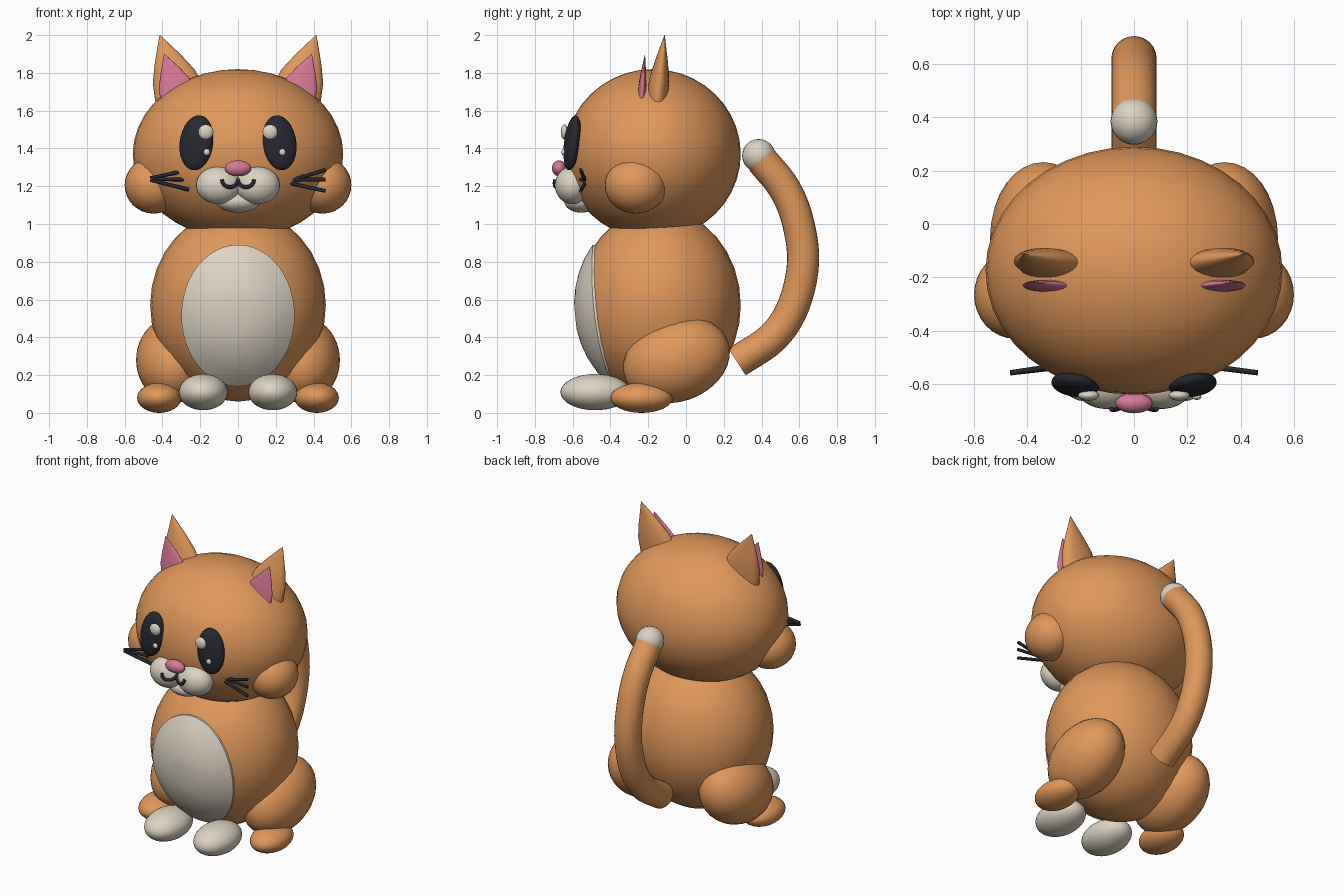
import bpy, bmesh, math
from mathutils import Vector, Matrix, Euler

if "Cube" in bpy.data.objects:
    bpy.data.objects.remove(bpy.data.objects["Cube"])


def material(name, rgb):
    m = bpy.data.materials.new(name)
    m.diffuse_color = (*rgb, 1)
    m.use_nodes = True
    m.node_tree.nodes["Principled BSDF"].inputs["Base Color"].default_value = m.diffuse_color
    return m


ORANGE = material("orange fur", (0.74, 0.31, 0.105))
CREAM = material("cream fur", (0.72, 0.65, 0.55))
PINK = material("pink skin", (0.67, 0.19, 0.30))
DARK = material("dark", (0.02, 0.021, 0.03))


def finish(name, bm, mat):
    bmesh.ops.recalc_face_normals(bm, faces=bm.faces)
    mesh = bpy.data.meshes.new(name)
    bm.to_mesh(mesh)
    bm.free()
    mesh.materials.append(mat)
    ob = bpy.data.objects.new(name, mesh)
    bpy.context.collection.objects.link(ob)
    return ob


def ball(name, c, r, mat, rot=(0, 0, 0), seg=32):
    """Ellipsoid with centre c, radii r and rotation in degrees."""
    bm = bmesh.new()
    m = (Matrix.Translation(c) @ Euler([math.radians(a) for a in rot]).to_matrix().to_4x4()
         @ Matrix.Diagonal((*r, 1)))
    bmesh.ops.create_uvsphere(bm, u_segments=seg, v_segments=seg // 2, radius=1, matrix=m)
    for f in bm.faces:
        f.smooth = True
    return finish(name, bm, mat)


def loft(name, pts, radii, mat, ref=(0, 1, 0), seg=20):
    """Tube through pts; radii holds (across, along ref) for each point."""
    pts = [Vector(p) for p in pts]
    bm = bmesh.new()
    rings = []
    for i, p in enumerate(pts):
        t = (pts[min(i + 1, len(pts) - 1)] - pts[max(i - 1, 0)]).normalized()
        v = Vector(ref)
        v = (v - t * v.dot(t)).normalized()
        u = v.cross(t)
        a, b = radii[i]
        rings.append([bm.verts.new(p + u * a * math.cos(k * math.tau / seg)
                                   + v * b * math.sin(k * math.tau / seg)) for k in range(seg)])
    for r0, r1 in zip(rings, rings[1:]):
        for k in range(seg):
            f = bm.faces.new((r0[k], r0[(k + 1) % seg], r1[(k + 1) % seg], r1[k]))
            f.smooth = True
    for ring in (rings[0], rings[-1]):
        for e in bm.faces.new(ring).edges:
            e.smooth = False
    return finish(name, bm, mat)


def smooth_path(pts, n=5):
    """Catmull-Rom subdivision of a path."""
    p = [Vector(q) for q in pts]
    p = [2 * p[0] - p[1]] + p + [2 * p[-1] - p[-2]]
    out = []
    for i in range(1, len(p) - 2):
        a, b, c, d = p[i - 1:i + 3]
        for k in range(n):
            t = k / n
            out.append(0.5 * (2 * b + (c - a) * t + (2 * a - 5 * b + 4 * c - d) * t * t
                              + (3 * b - a - 3 * c + d) * t ** 3))
    return out + [p[-2]]


def front_y(c, r, x, z):
    """Front surface of an ellipsoid at x, z."""
    q = 1 - ((x - c[0]) / r[0]) ** 2 - ((z - c[2]) / r[2]) ** 2
    return c[1] - r[1] * math.sqrt(max(q, 0))


# body and head
BODY_C, BODY_R = (0, -0.145, 0.57), (0.465, 0.435, 0.51)
ball("body", BODY_C, BODY_R, ORANGE)
ball("head", (0, -0.175, 1.37), (0.557, 0.465, 0.45), ORANGE, seg=40)

# belly patch that follows the body, with a rim sunk into it
bm = bmesh.new()
N, rings = 48, []
for s, off in ((0.2, -0.013), (0.4, -0.013), (0.6, -0.013), (0.8, -0.013), (1, -0.010), (1, 0.03)):
    ring = []
    for k in range(N):
        a = k * math.tau / N
        x, z = 0.30 * s * math.cos(a), 0.515 + 0.375 * s * math.sin(a)
        ring.append(bm.verts.new((x, front_y(BODY_C, BODY_R, x, z) + off, z)))
    rings.append(ring)
bm.faces.new(rings[0])
for r0, r1 in zip(rings, rings[1:]):
    for k in range(N):
        bm.faces.new((r0[k], r0[(k + 1) % N], r1[(k + 1) % N], r1[k]))
for f in bm.faces:
    f.smooth = True
for e in bm.edges:
    if all(v in rings[4] for v in e.verts):
        e.smooth = False
finish("belly", bm, CREAM)

MUZ_R = (0.12, 0.092, 0.10)
for s, side in ((-1, "left"), (1, "right")):
    # cheeks, thighs and feet
    ball(side + "_cheek", (s * 0.447, -0.265, 1.205), (0.153, 0.165, 0.15), ORANGE)
    ball(side + "_thigh", (s * 0.34, -0.05, 0.28), (0.20, 0.29, 0.22), ORANGE, (20, 0, 0))
    ball(side + "_hind_foot", (s * 0.417, -0.235, 0.08), (0.117, 0.165, 0.08), ORANGE)
    ball(side + "_front_paw", (s * 0.184, -0.48, 0.11), (0.13, 0.185, 0.096), CREAM)

    # ears: flattened curved cones
    def ear(name, base, tip, width, thick, mat):
        b, t = Vector(base), Vector(tip)
        prof = ((0, 1), (0.3, 0.86), (0.6, 0.53), (0.8, 0.27), (1, 0.015))
        loft(name, [b.lerp(t, k) for k, _ in prof],
             [(width * w, thick * w) for _, w in prof], mat)
    ear(side + "_ear", (s * 0.31, -0.15, 1.69), (s * 0.414, -0.113, 2.0), 0.135, 0.058, ORANGE)
    ear(side + "_inner_ear", (s * 0.315, -0.235, 1.68), (s * 0.39, -0.217, 1.90),
        0.10, 0.023, PINK)

    # eyes with highlights
    ball(side + "_eye", (s * 0.22, -0.602, 1.43), (0.09, 0.042, 0.147), DARK, (-8, s * -6, s * 10))
    ball(side + "_eye_highlight", (s * 0.17, -0.643, 1.487), (0.04, 0.02, 0.04), CREAM, seg=20)
    ball(side + "_eye_glint", (s * 0.2 + 0.035, -0.648, 1.38), (0.018, 0.012, 0.018), CREAM, seg=12)

    # muzzle and mouth
    mc = (s * 0.102, -0.602, 1.205)
    ball(side + "_muzzle", mc, MUZ_R, CREAM)
    arc = []
    for k in range(13):
        a = math.pi * (1 + k / 12)
        x, z = s * 0.0425 + 0.042 * math.cos(a), 1.235 + 0.04 * math.sin(a)
        arc.append((x, front_y(mc, MUZ_R, x, z) - 0.004, z))
    loft(side + "_mouth", arc, [(0.01, 0.01)] * 13, DARK, seg=8)

ball("chin", (0, -0.555, 1.12), (0.115, 0.09, 0.06), CREAM)
ball("nose", (0, -0.672, 1.295), (0.07, 0.038, 0.042), PINK, seg=24)

# whiskers: (side, inner x, inner z, outer z)
for i, (s, x, z0, z1) in enumerate(((-1, 0.31, 1.275, 1.243), (-1, 0.27, 1.235, 1.238),
                                    (-1, 0.26, 1.182, 1.233), (1, 0.29, 1.233, 1.287),
                                    (1, 0.29, 1.235, 1.235), (1, 0.28, 1.215, 1.175))):
    loft("whisker_%d" % (i + 1), [(s * x, -0.535, z0), (s * 0.463, -0.558, z1)],
         [(0.01, 0.01)] * 2, DARK, seg=8)

# tail with a pale tip
path = smooth_path([(0, y, z) for y, z in ((0.27, 0.27), (0.46, 0.40), (0.57, 0.57), (0.62, 0.80),
                                           (0.59, 1.02), (0.52, 1.19), (0.40, 1.34))])
loft("tail", path, [(0.085, 0.085)] * len(path), ORANGE, ref=(1, 0, 0), seg=24)
ball("tail_tip", (0, 0.385, 1.362), (0.088, 0.088, 0.088), CREAM, seg=24)
